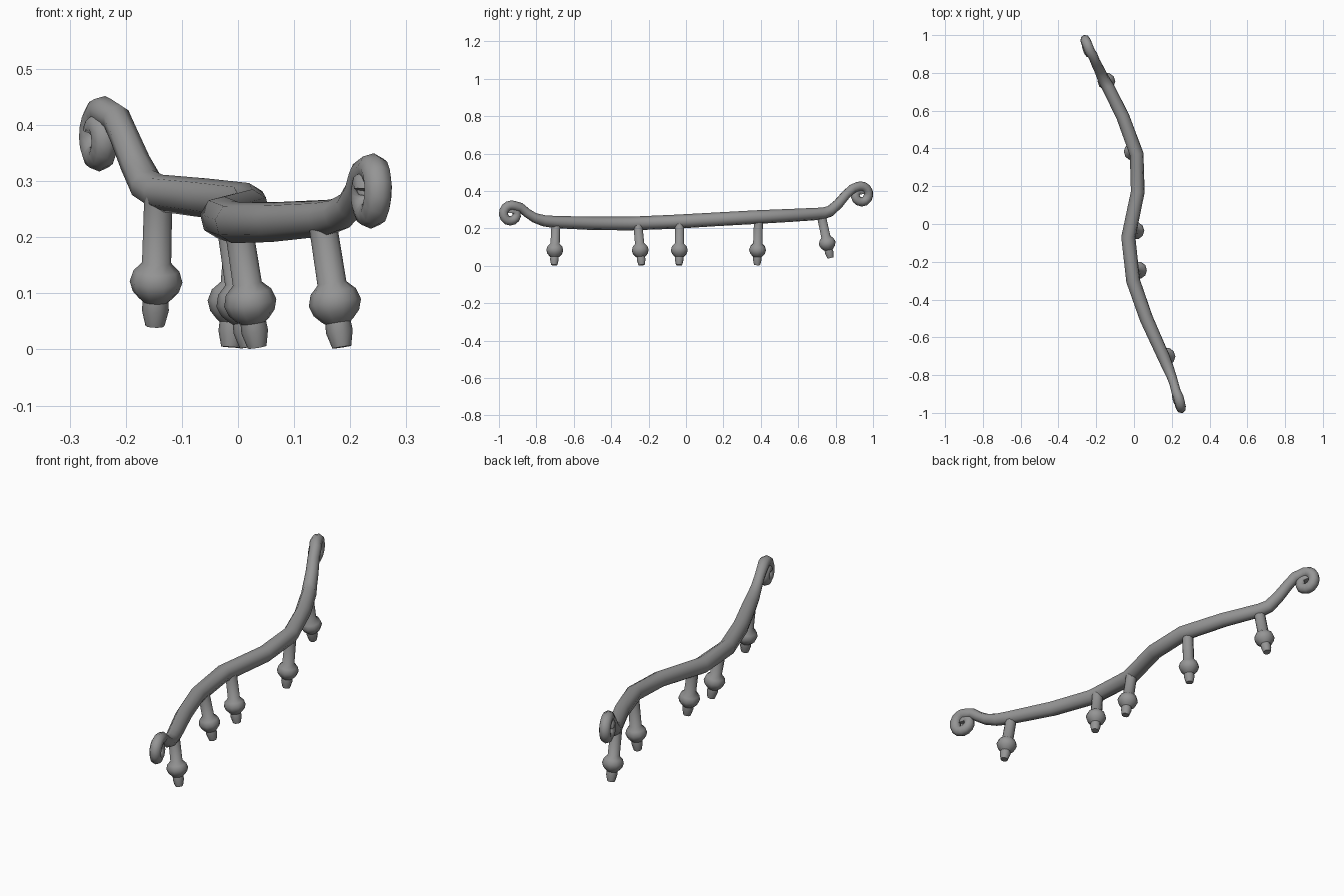
import bpy, bmesh, math
from mathutils import Vector

if "Cube" in bpy.data.objects:
    bpy.data.objects.remove(bpy.data.objects["Cube"])

grey = bpy.data.materials.new("plain grey")
grey.use_nodes = True
COLOUR = (0.3, 0.3, 0.3, 1)
grey.diffuse_color = COLOUR
grey.node_tree.nodes["Principled BSDF"].inputs["Base Color"].default_value = COLOUR


def add_mesh(name, mesh, angle):
    obj = bpy.data.objects.new(name, mesh)
    bpy.context.collection.objects.link(obj)
    mesh.materials.clear()
    mesh.materials.append(grey)
    bpy.ops.object.select_all(action="DESELECT")
    obj.select_set(True)
    bpy.context.view_layer.objects.active = obj
    bpy.ops.object.shade_smooth_by_angle(angle=math.radians(angle))
    return obj


def curl(x, y, z, out, slope):
    """Spiral of (x, y, z, radius) rolling over the top, outwards and back in."""
    points = []
    steps = 18
    for i in range(steps + 1):
        t = i / steps
        a = math.radians(115 - 440 * t)
        r = 0.043 - 0.036 * max(0, (t - 0.4) / 0.6)
        s = r * math.cos(a)
        points.append((x + slope * s - 0.012 * t, y + out * s,
                       z + r * math.sin(a), 0.027 - 0.004 * t))
    return points


# Handrail: front scroll, wavy bar, back scroll
bar = [
    (0.222, -0.885, 0.312, 0.025), (0.213, -0.85, 0.283, 0.024),
    (0.2, -0.81, 0.257, 0.026), (0.18, -0.76, 0.241, 0.03),
    (0.155, -0.7, 0.234, 0.033), (0.065, -0.5, 0.227, 0.036),
    (-0.005, -0.3, 0.226, 0.037), (-0.03, -0.07, 0.235, 0.038),
    (0.02, 0.17, 0.249, 0.037), (0.014, 0.37, 0.26, 0.037),
    (-0.06, 0.57, 0.27, 0.035), (-0.14, 0.73, 0.279, 0.033),
    (-0.163, 0.77, 0.292, 0.031), (-0.183, 0.815, 0.332, 0.028),
    (-0.203, 0.855, 0.38, 0.026), (-0.217, 0.89, 0.412, 0.026),
]
path = curl(0.24, -0.933, 0.28, -1, 0.3)[::-1] + bar + curl(-0.24, 0.933, 0.382, 1, -0.35)
curve = bpy.data.curves.new("handrail_path", "CURVE")
curve.dimensions = "3D"
curve.bevel_depth = 1
curve.bevel_resolution = 2
curve.use_fill_caps = True
spline = curve.splines.new("POLY")
spline.points.add(len(path) - 1)
for point, (x, y, z, r) in zip(spline.points, path):
    point.co = (x, y, z, 1)
    point.radius = r
helper = bpy.data.objects.new("handrail_path", curve)
bpy.context.collection.objects.link(helper)
bpy.context.view_layer.update()
rail = bpy.data.meshes.new_from_object(
    helper.evaluated_get(bpy.context.evaluated_depsgraph_get()))
bpy.data.objects.remove(helper)
add_mesh("handrail", rail, 60)

# Turned post profile: (height above foot, radius), last ring sits in the rail
PROFILE = [(0, 0.017), (0.028, 0.024), (0.044, 0.023), (0.05, 0.03),
           (0.062, 0.041), (0.08, 0.047), (0.1, 0.041), (0.115, 0.026)]


def post(name, foot, top, sides=10):
    foot, top = Vector(foot), Vector(top)
    axis = top - foot
    turn = Vector((0, 0, 1)).rotation_difference(axis)
    bm = bmesh.new()
    rings = []
    for h, r in PROFILE + [(axis.length, 0.025)]:
        rings.append([bm.verts.new(foot + turn @ Vector(
            (r * math.cos(k * math.tau / sides), r * math.sin(k * math.tau / sides), h)))
            for k in range(sides)])
    for low, high in zip(rings, rings[1:]):
        for k in range(sides):
            n = (k + 1) % sides
            bm.faces.new((low[k], low[n], high[n], high[k]))
    bm.faces.new(rings[0][::-1])
    bm.faces.new(rings[-1])
    mesh = bpy.data.meshes.new(name)
    bm.to_mesh(mesh)
    bm.free()
    add_mesh(name, mesh, 50)


post("front_post", (0.185, -0.705, 0.004), (0.15, -0.695, 0.23))
post("front_middle_post", (0.034, -0.237, 0.004), (0.0, -0.258, 0.225))
post("middle_post", (0.02, -0.037, 0.004), (-0.015, -0.033, 0.235))
post("back_middle_post", (-0.013, 0.38, 0.004), (0.005, 0.388, 0.255))
post("back_post", (-0.148, 0.772, 0.042), (-0.142, 0.722, 0.275))
